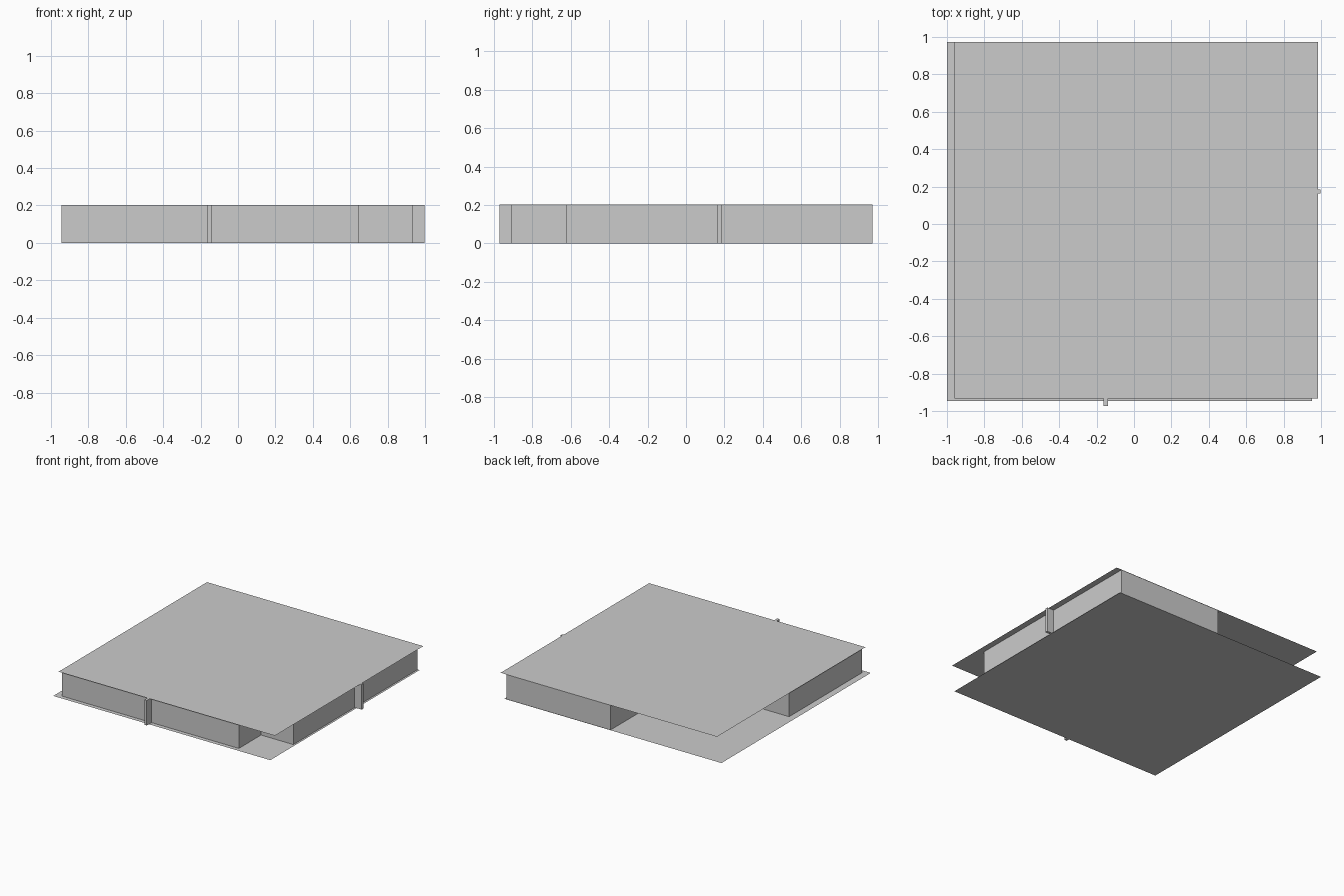
import bpy
import bmesh

cube = bpy.data.objects.get("Cube")
if cube:
    bpy.data.objects.remove(cube, do_unlink=True)

HEIGHT = 0.203

grey = bpy.data.materials.new("light_grey")
grey.use_nodes = True
colour = (0.6, 0.6, 0.6, 1)
grey.diffuse_color = colour
grey.node_tree.nodes["Principled BSDF"].inputs["Base Color"].default_value = colour


def add_object(name, bm):
    mesh = bpy.data.meshes.new(name)
    bm.to_mesh(mesh)
    bm.free()
    mesh.materials.append(grey)
    obj = bpy.data.objects.new(name, mesh)
    bpy.context.collection.objects.link(obj)
    return obj


def slab(name, x0, x1, y0, y1, z, facing_up):
    """Single flat sheet."""
    bm = bmesh.new()
    corners = [(x0, y0, z), (x1, y0, z), (x1, y1, z), (x0, y1, z)]
    if not facing_up:
        corners.reverse()
    bm.faces.new([bm.verts.new(c) for c in corners])
    add_object(name, bm)


def walls(name, outline):
    """Upright sheets following a closed counter-clockwise outline."""
    bm = bmesh.new()
    low = [bm.verts.new((x, y, 0)) for x, y in outline]
    high = [bm.verts.new((x, y, HEIGHT)) for x, y in outline]
    for i in range(len(outline)):
        j = (i + 1) % len(outline)
        bm.faces.new((low[i], low[j], high[j], high[i]))
    add_object(name, bm)


def post(name, x0, x1, y0, y1):
    """Upright box standing out from a wall."""
    bm = bmesh.new()
    bmesh.ops.create_cube(bm, size=1)
    for v in bm.verts:
        v.co.x = x1 if v.co.x > 0 else x0
        v.co.y = y1 if v.co.y > 0 else y0
        v.co.z = HEIGHT if v.co.z > 0 else 0
    add_object(name, bm)


# Floor and roof sheets, slightly offset from each other
slab("floor_slab", -1.0, 0.952, -0.945, 0.973, 0, False)
slab("roof_slab", -0.96, 0.985, -0.933, 0.973, HEIGHT, True)

# Outer walls with a small front corner recess and a large back corner recess
walls("outer_walls", [
    (-0.945, -0.91), (0.645, -0.91), (0.645, -0.625), (0.935, -0.625),
    (0.935, 0.97), (0.0, 0.97), (0.0, 0.025), (-0.945, 0.025),
])

# Projecting divider posts
post("front_post", -0.162, -0.14, -0.972, -0.91)
post("side_post", 0.935, 0.998, 0.163, 0.185)
